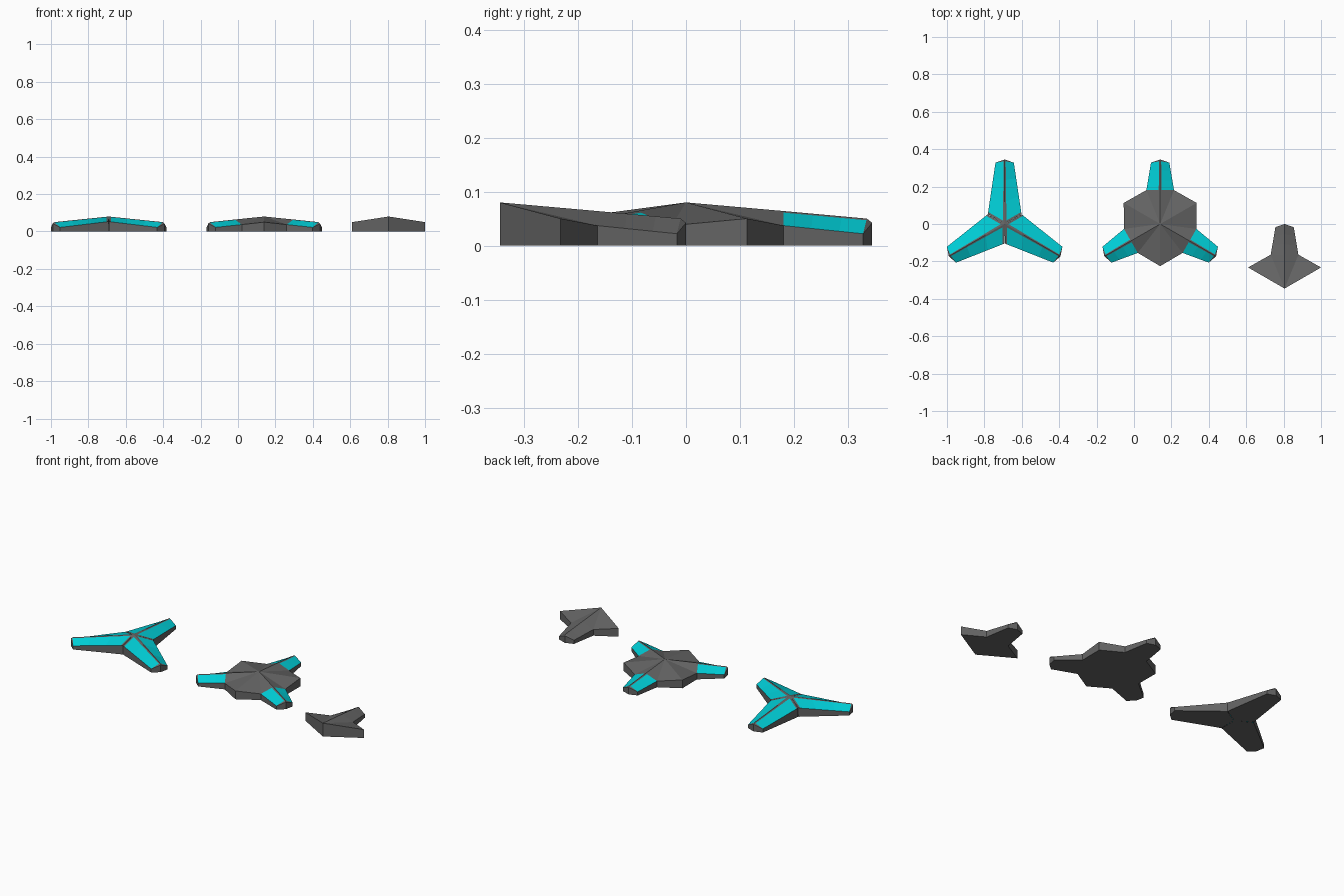
import bpy, bmesh
from math import radians
from mathutils import Vector, Matrix

if "Cube" in bpy.data.objects:
    bpy.data.objects.remove(bpy.data.objects["Cube"])

teal = bpy.data.materials.new("teal_panel")
teal.diffuse_color = (0.0, 0.62, 0.68, 1)
teal.use_nodes = True
teal.node_tree.nodes["Principled BSDF"].inputs["Base Color"].default_value = teal.diffuse_color
grey = bpy.data.materials.new("grey_body")
grey.diffuse_color = (0.13, 0.13, 0.13, 1)
grey.use_nodes = True
grey.node_tree.nodes["Principled BSDF"].inputs["Base Color"].default_value = grey.diffuse_color

# key points of one half arm pointing along +y
CENTRE = Vector((0, 0, 0.08))
RIDGE_END = Vector((0, 0.335, 0.05))
TIP = Vector((0, 0.345, 0.042))
SHOULDER = Vector((0.049, 0.328, 0.022))
VALLEY = Vector((0.09, 0.053, 0.053))
HEX_RIDGE = Vector((0, 0.181, 0.064))
HEX_ARM = Vector((0.074, 0.181, 0.037))
HEX_CORNER = Vector((0.195, 0.1126, 0.05))


def floor(p):
    return Vector((p.x, p.y, 0))


def half_arm(add, hexed, coloured, single):
    """Add the faces of one half arm through add(points, material)."""
    a, d = (HEX_RIDGE, HEX_ARM) if hexed else (CENTRE, VALLEY)

    def patch(u, v):
        return a.lerp(RIDGE_END, u).lerp(d.lerp(SHOULDER, u), v)

    us = [0, 0.35, 0.7, 1] if hexed else [0, 0.04, 0.35, 0.7, 1]
    vs = [0, 0.11, 1]
    # sloping top with grey strips along ridge and valley
    for i in range(len(us) - 1):
        for j in range(2):
            cyan = coloured and j == 1 and (hexed or i > 0)
            add([patch(us[i], vs[j]), patch(us[i + 1], vs[j]),
                 patch(us[i + 1], vs[j + 1]), patch(us[i], vs[j + 1])], int(cyan))
    # bevelled tip
    add([RIDGE_END, patch(1, vs[1]), SHOULDER, TIP], 0)
    rim = [patch(u, 1) for u in us] + [TIP]
    # hexagonal hub top
    if hexed:
        add([CENTRE, HEX_RIDGE, patch(0, vs[1]), HEX_ARM], 0)
        add([CENTRE, HEX_ARM, HEX_CORNER], 0)
        rim.insert(0, HEX_CORNER)
    # side walls and underside
    for p, q in zip(rim, rim[1:]):
        add([p, q, floor(q), floor(p)], 0)
        add([floor(CENTRE), floor(p), floor(q)], 0)
    # cut walls of a lone segment
    if single:
        add([CENTRE, rim[0], floor(rim[0]), floor(CENTRE)], 0)


def tile(name, location, arms, hexed, coloured):
    bm = bmesh.new()
    for k in range(arms):
        for side in (1, -1):
            m = Matrix.Rotation(radians(120 * k), 4, 'Z') @ Matrix.Diagonal((side, 1, 1, 1))

            def add(points, mat):
                f = bm.faces.new([bm.verts.new(m @ p) for p in points])
                f.material_index = mat
            half_arm(add, hexed, coloured, arms == 1)
    bmesh.ops.remove_doubles(bm, verts=bm.verts, dist=0.0005)
    bmesh.ops.recalc_face_normals(bm, faces=bm.faces)
    me = bpy.data.meshes.new(name)
    bm.to_mesh(me)
    bm.free()
    me.materials.append(grey)
    me.materials.append(teal)
    ob = bpy.data.objects.new(name, me)
    ob.location = location
    bpy.context.collection.objects.link(ob)


tile("three_arm_star", (-0.6915, 0, 0), 3, False, True)
tile("hexagon_star", (0.14, 0, 0), 3, True, True)
tile("single_segment", (0.805, -0.345, 0), 1, True, False)
